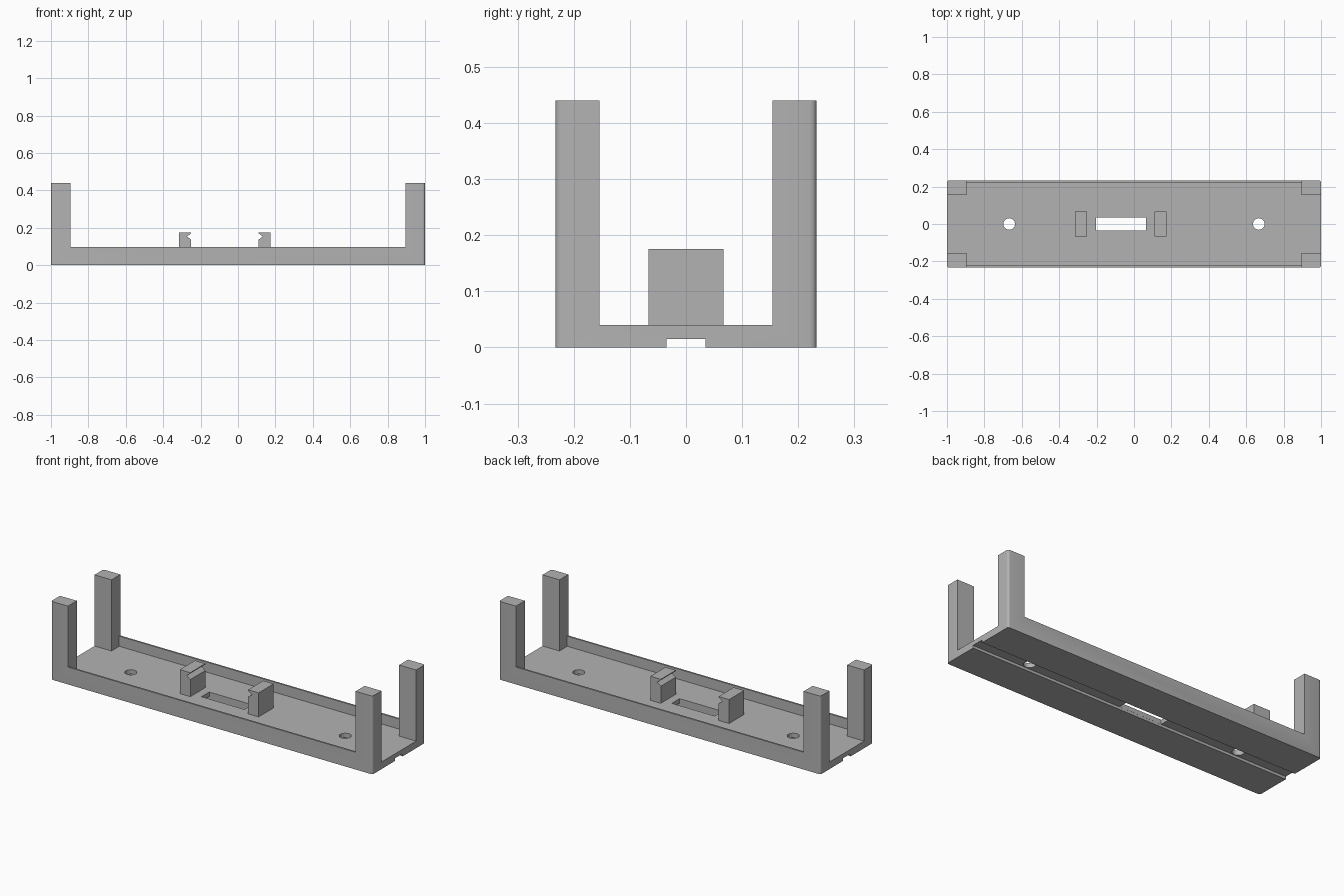
import bpy
import bmesh

if "Cube" in bpy.data.objects:
    bpy.data.objects.remove(bpy.data.objects["Cube"], do_unlink=True)

grey = bpy.data.materials.new("plain_grey")
grey.use_nodes = True
colour = (0.45, 0.45, 0.45, 1)
grey.diffuse_color = colour
grey.node_tree.nodes["Principled BSDF"].inputs["Base Color"].default_value = colour


def add_object(name, bm):
    bmesh.ops.recalc_face_normals(bm, faces=bm.faces)
    mesh = bpy.data.meshes.new(name)
    bm.to_mesh(mesh)
    bm.free()
    mesh.materials.append(grey)
    obj = bpy.data.objects.new(name, mesh)
    bpy.context.collection.objects.link(obj)
    return obj


def box(name, x0, x1, half_y, z0, z1, radius=0):
    bm = bmesh.new()
    bmesh.ops.create_cube(bm, size=1)
    for v in bm.verts:
        v.co.x = x1 if v.co.x > 0 else x0
        v.co.y = half_y if v.co.y > 0 else -half_y
        v.co.z = z1 if v.co.z > 0 else z0
    if radius:
        upright = [e for e in bm.edges
                   if abs(e.verts[0].co.z - e.verts[1].co.z) > 0.01]
        bmesh.ops.bevel(bm, geom=upright, offset=radius, segments=4,
                        profile=0.5, affect='EDGES')
    return add_object(name, bm)


def cylinder(name, x, radius):
    bm = bmesh.new()
    bmesh.ops.create_cone(bm, cap_ends=True, segments=32, radius1=radius,
                          radius2=radius, depth=0.2)
    bmesh.ops.translate(bm, verts=bm.verts, vec=(x, 0, 0.03))
    return add_object(name, bm)


def cut(target, cutter):
    cutter.hide_render = True
    mod = target.modifiers.new("cut", 'BOOLEAN')
    mod.operation = 'DIFFERENCE'
    mod.solver = 'EXACT'
    mod.object = cutter
    bpy.context.view_layer.objects.active = target
    bpy.ops.object.modifier_apply(modifier=mod.name)
    bpy.data.objects.remove(cutter, do_unlink=True)


# Overall sizes
half_width, height = 0.233, 0.44
floor, rail_top = 0.04, 0.097
post_x, post_y = 0.895, 0.154

# Tray with corner posts and side rails, carved from one rounded block
tray = box("tray_with_posts", -1, 1, half_width, 0, height, 0.012)
cut(tray, box("between_posts", -post_x, post_x, 1, rail_top, 1))
cut(tray, box("open_ends", -2, 2, post_y, floor, 1))
cut(tray, box("tray_inside", -post_x, post_x, 0.223, floor, 1))

# Cable channel underneath, central slot and screw holes
cut(tray, box("channel", -2, 2, 0.035, -1, 0.015))
cut(tray, box("slot", -0.203, 0.064, 0.0345, -1, 1))
for x in (-0.667, 0.667):
    cut(tray, cylinder("screw_hole", x, 0.031))

bpy.ops.object.select_all(action='DESELECT')
tray.select_set(True)
bpy.context.view_layer.objects.active = tray
bpy.ops.object.shade_smooth_by_angle(angle=0.6)

# Pair of holding clips, notched on the sides that face each other
clip_profile = [(0.18, floor), (0.245, floor), (0.245, 0.175), (0.18, 0.175),
                (0.18, 0.17), (0.203, 0.153), (0.18, 0.136)]
for name, side in (("left_clip", 1), ("right_clip", -1)):
    bm = bmesh.new()
    face = bm.faces.new([bm.verts.new((side * x - 0.07, -0.067, z))
                         for x, z in clip_profile])
    side_wall = bmesh.ops.extrude_face_region(bm, geom=[face])
    moved = [g for g in side_wall["geom"] if isinstance(g, bmesh.types.BMVert)]
    bmesh.ops.translate(bm, verts=moved, vec=(0, 0.134, 0))
    add_object(name, bm)
